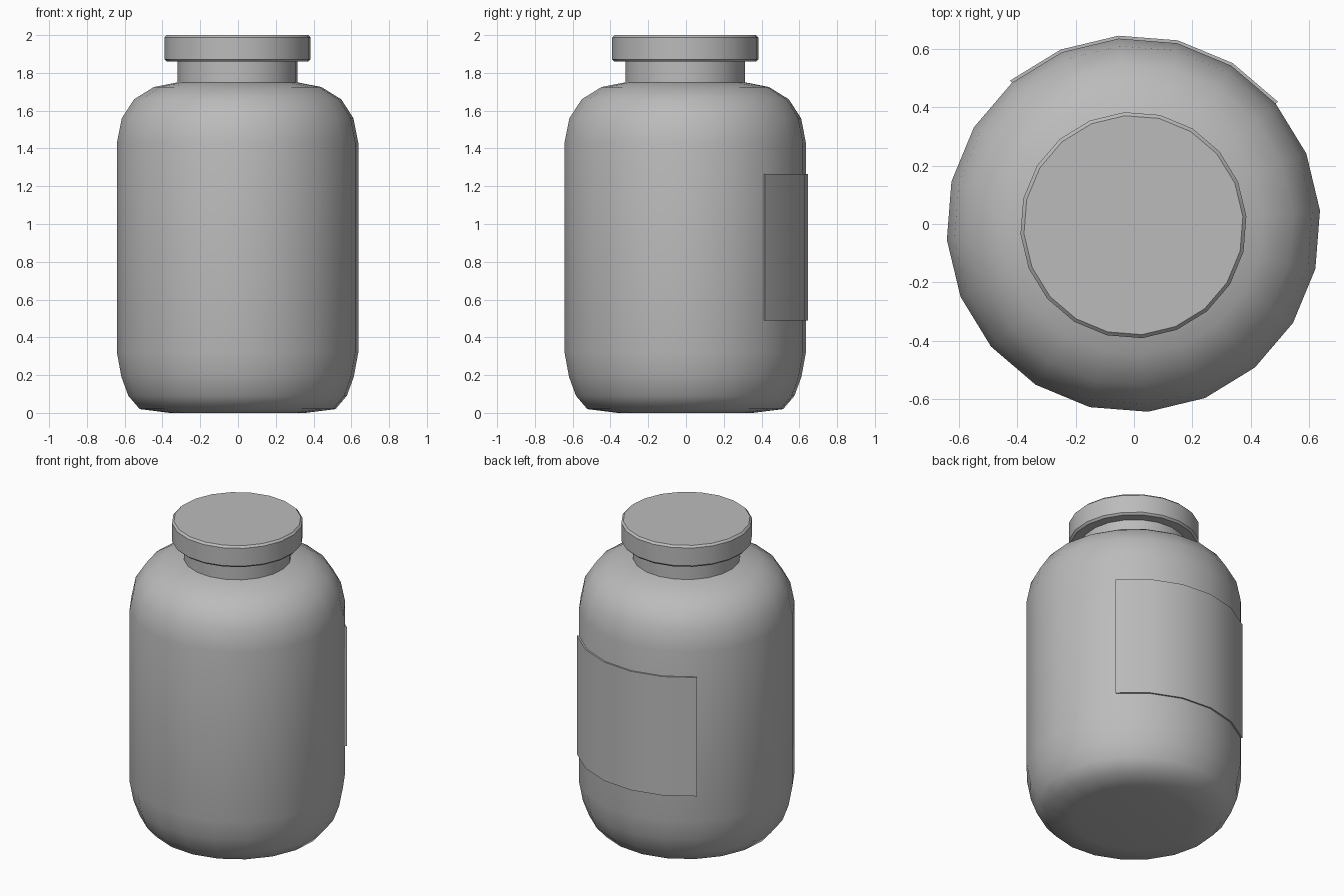
import bpy, bmesh, math

cube = bpy.data.objects.get("Cube")
if cube:
    bpy.data.objects.remove(cube, do_unlink=True)

SIDES = 20
PHASE = math.radians(4.5)
CENTRE = (-0.002, -0.004, 0)

grey = bpy.data.materials.new("plain grey")
grey.use_nodes = True
colour = (0.5, 0.5, 0.5, 1)
grey.diffuse_color = colour
grey.node_tree.nodes["Principled BSDF"].inputs["Base Color"].default_value = colour


def sweep(name, profile, first, count, closed, angle):
    """Turn a (radius, height) profile about z through count steps."""
    bm = bmesh.new()
    rings = []
    for i in range(first, first + count):
        a = PHASE + i * math.tau / SIDES
        rings.append([bm.verts.new((r * math.cos(a), r * math.sin(a), z))
                      for r, z in profile])
    pairs = list(zip(rings, rings[1:]))
    if closed:
        # full turn, with a flat cap at each end
        pairs.append((rings[-1], rings[0]))
        bm.faces.new([ring[0] for ring in rings])
        bm.faces.new([ring[-1] for ring in rings])
        steps = len(profile) - 1
    else:
        # part turn of a closed section, with flat ends
        bm.faces.new(rings[0])
        bm.faces.new(rings[-1])
        steps = len(profile)
    for a, b in pairs:
        for j in range(steps):
            k = (j + 1) % len(profile)
            bm.faces.new((a[j], b[j], b[k], a[k]))
    bmesh.ops.recalc_face_normals(bm, faces=bm.faces)
    mesh = bpy.data.meshes.new(name)
    bm.to_mesh(mesh)
    bm.free()
    mesh.materials.append(grey)
    obj = bpy.data.objects.new(name, mesh)
    obj.location = CENTRE
    bpy.context.collection.objects.link(obj)
    bpy.ops.object.select_all(action='DESELECT')
    obj.select_set(True)
    bpy.context.view_layer.objects.active = obj
    bpy.ops.object.shade_smooth_by_angle(angle=math.radians(angle))
    return obj


# Rounded jar with its neck
sweep("jar_body", [(0.36, 0), (0.52, 0.02), (0.58, 0.09), (0.617, 0.19),
                   (0.641, 0.32), (0.641, 1.43), (0.615, 1.56), (0.55, 1.66),
                   (0.445, 1.725), (0.318, 1.75), (0.318, 1.87)],
      0, SIDES, True, 55)

# Lid with softened rims
sweep("lid", [(0.376, 1.86), (0.388, 1.872), (0.388, 1.988), (0.376, 2)],
      0, SIDES, True, 40)

# Thin label wrapped round the back
sweep("label", [(0.636, 0.49), (0.651, 0.49), (0.651, 1.265), (0.636, 1.265)],
      2, 6, False, 40)
